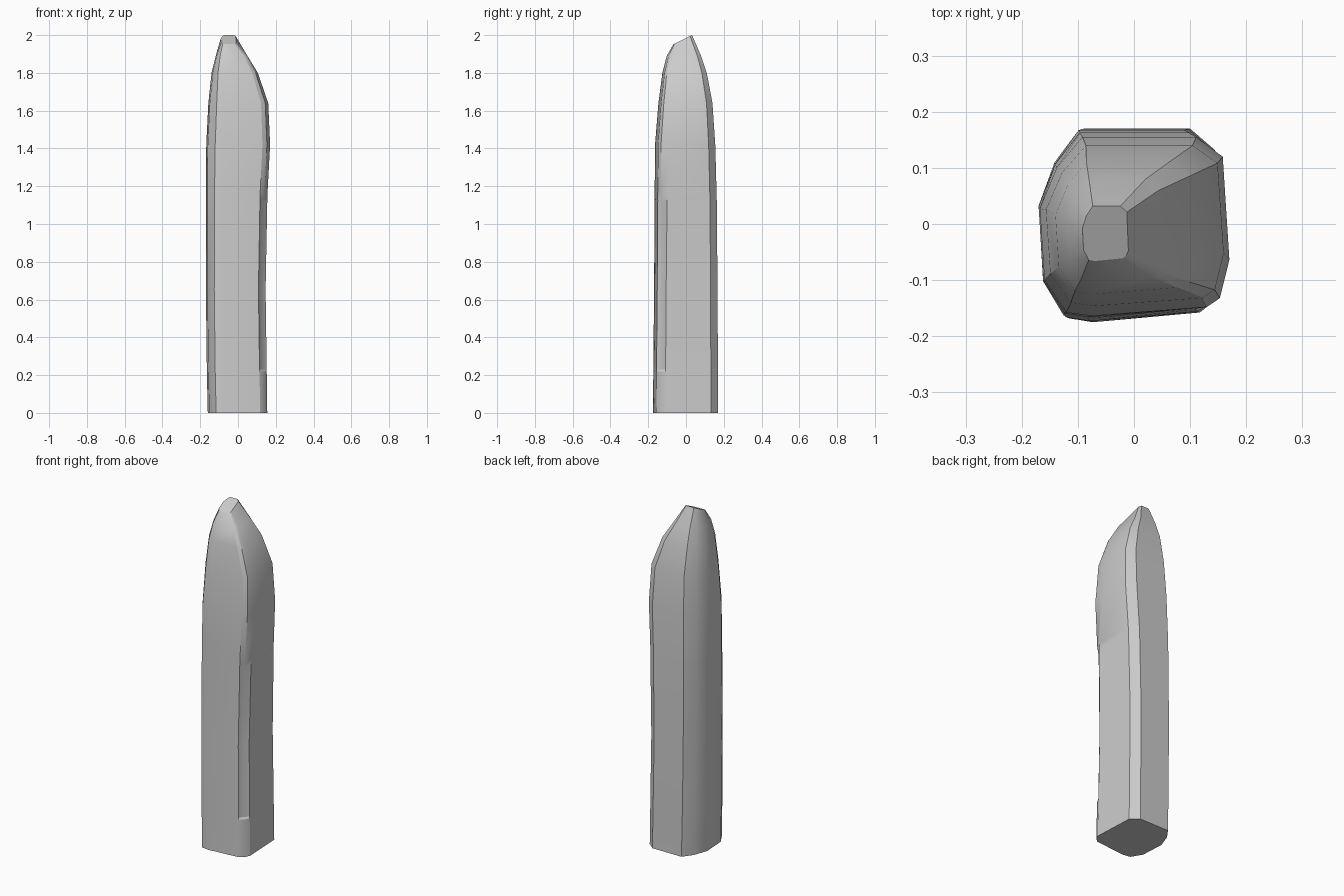
import bpy, bmesh, math

cube = bpy.data.objects.get("Cube")
if cube:
    bpy.data.objects.remove(cube, do_unlink=True)

stone = bpy.data.materials.new("grey_stone")
stone.use_nodes = True
GREY = (0.6, 0.6, 0.6, 1)
stone.diffuse_color = GREY
stone.node_tree.nodes["Principled BSDF"].inputs["Base Color"].default_value = GREY

# Irregular cross-section in unit box coordinates, counter-clockwise from front left
SECTION = [(-.72, -.96), (-.45, -1), (.76, -.9), (.9, -.8), (1, -.62), (.93, .78),
           (.65, 1), (-.55, 1), (-.82, .66), (-1, .2), (-.95, -.6)]
CHIP, SHOULDER = 3, 4

# Height, then x and y limits of the stone, and how far its right shoulder turns back
LEVELS = [
    (0, -.16, .155, -.175, .17, 0),
    (.22, -.165, .152, -.173, .169, 0),
    (.23, -.165, .152, -.173, .169, 0),
    (.65, -.17, .146, -.169, .167, 0),
    (1.12, -.17, .155, -.166, .163, .02),
    (1.16, -.17, .156, -.166, .162, .04),
    (1.42, -.168, .17, -.164, .155, .25),
    (1.64, -.157, .16, -.146, .14, .28),
    (1.8, -.14, .105, -.125, .11, .1),
    (1.89, -.118, .05, -.102, .08, 0),
]


def ring(bm, limits, turn=0, chip=0, height=lambda t: 0):
    """One cross-section fitted between the given limits."""
    x0, x1, y0, y1 = limits
    verts = []
    for i, (u, v) in enumerate(SECTION):
        if i == SHOULDER:
            v += turn
        if i == CHIP:
            u -= chip
            v += chip / 2
        x = x0 + (x1 - x0) * (u + 1) / 2
        t = (v + 1) / 2
        verts.append(bm.verts.new((x, y0 + (y1 - y0) * t, height(t))))
    return verts


# Standing stone, lofted through its levels with a chipped edge at the front right
bm = bmesh.new()
rings = []
for z, x0, x1, y0, y1, turn in LEVELS:
    chip = .07 if .225 < z < 1.14 else 0
    rings.append(ring(bm, (x0, x1, y0, y1), turn, chip, lambda t: z))

# Small sloping cap, higher at the back
rings.append(ring(bm, (-.092, -.01, -.066, .032), height=lambda t: 1.952 + .048 * t))

n = len(SECTION)
for low, high in zip(rings, rings[1:]):
    for i in range(n):
        j = (i + 1) % n
        bm.faces.new((low[i], low[j], high[j], high[i]))
bm.faces.new(reversed(rings[0]))
bm.faces.new(rings[-1])
bmesh.ops.recalc_face_normals(bm, faces=bm.faces)

mesh = bpy.data.meshes.new("standing_stone")
bm.to_mesh(mesh)
bm.free()
mesh.materials.append(stone)
obj = bpy.data.objects.new("standing_stone", mesh)
bpy.context.collection.objects.link(obj)

bpy.ops.object.select_all(action="DESELECT")
obj.select_set(True)
bpy.context.view_layer.objects.active = obj
bpy.ops.object.shade_smooth_by_angle(angle=math.radians(28))
